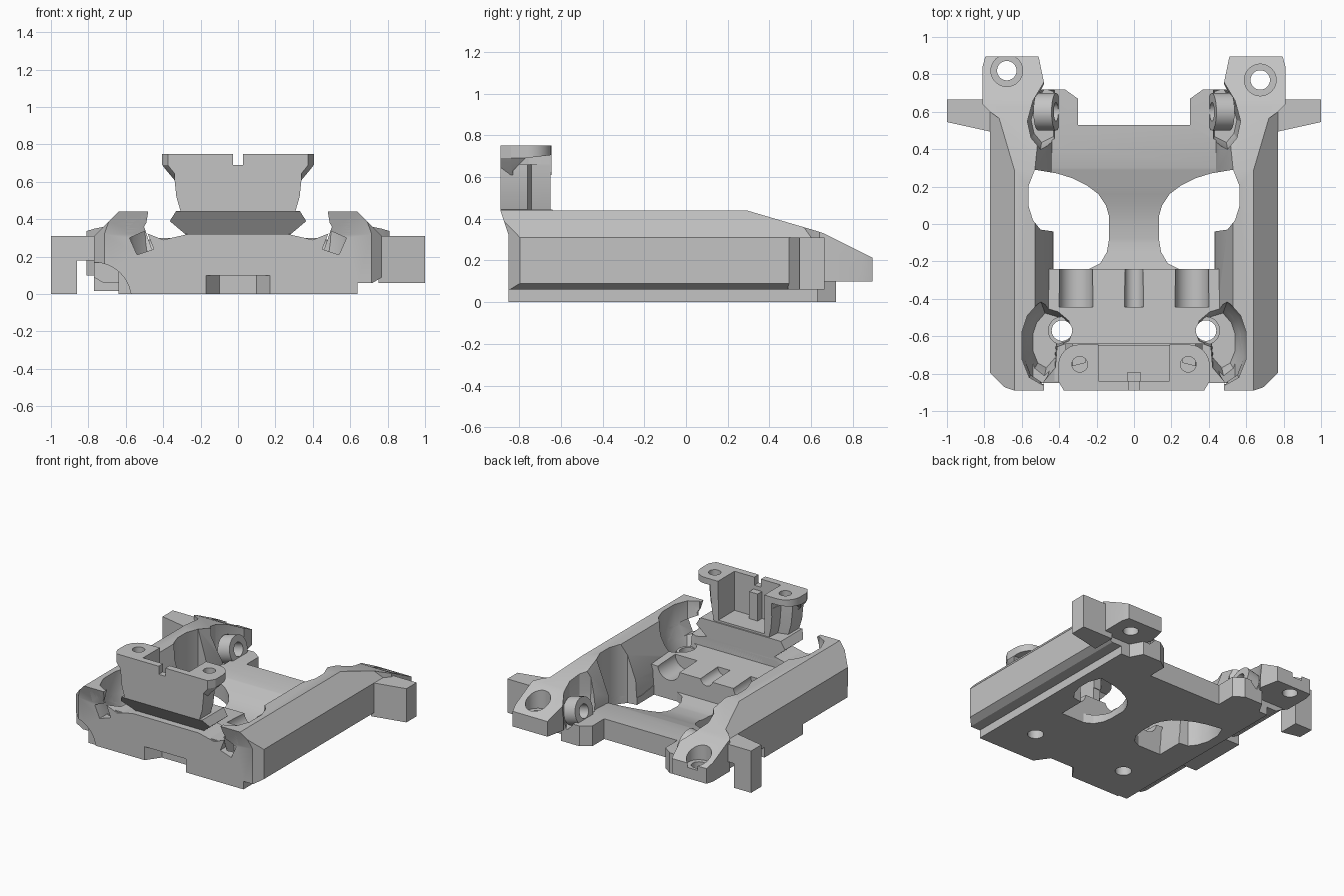
import bpy, bmesh, math
from mathutils import Vector, Matrix

old = bpy.data.objects.get("Cube")
if old:
    bpy.data.objects.remove(old)

grey = bpy.data.materials.new("plain_grey")
grey.use_nodes = True
grey.diffuse_color = (0.55, 0.55, 0.55, 1)
grey.node_tree.nodes["Principled BSDF"].inputs["Base Color"].default_value = (0.55, 0.55, 0.55, 1)


def finish(name, bm):
    bmesh.ops.recalc_face_normals(bm, faces=bm.faces)
    me = bpy.data.meshes.new(name)
    bm.to_mesh(me)
    bm.free()
    me.materials.append(grey)
    ob = bpy.data.objects.new(name, me)
    bpy.context.scene.collection.objects.link(ob)
    return ob


def loft(name, rings):
    bm = bmesh.new()
    loops = [[bm.verts.new(p) for p in r] for r in rings]
    n = len(loops[0])
    for lo, hi in zip(loops, loops[1:]):
        for i in range(n):
            bm.faces.new((lo[i], lo[(i + 1) % n], hi[(i + 1) % n], hi[i]))
    bm.faces.new(loops[0])
    bm.faces.new(loops[-1])
    return finish(name, bm)


def prism(name, pts, axis, a, b):
    place = {"x": lambda u, v, w: (w, u, v), "y": lambda u, v, w: (u, w, v),
             "z": lambda u, v, w: (u, v, w)}[axis]
    return loft(name, [[place(u, v, w) for u, v in pts] for w in (a, b)])


def box(name, x0, x1, y0, y1, z0, z1):
    return prism(name, [(x0, y0), (x1, y0), (x1, y1), (x0, y1)], "z", z0, z1)


def rod(name, centre, direction, r, length, sides=32):
    bm = bmesh.new()
    turn = Vector(direction).to_track_quat("Z", "Y").to_matrix().to_4x4()
    bmesh.ops.create_cone(bm, cap_ends=True, segments=sides, radius1=r, radius2=r,
                          depth=length, matrix=Matrix.Translation(centre) @ turn)
    return finish(name, bm)


def cut(ob, cutters):
    for c in cutters:
        m = ob.modifiers.new("cut", "BOOLEAN")
        m.operation, m.solver, m.object = "DIFFERENCE", "EXACT", c
    dg = bpy.context.evaluated_depsgraph_get()
    me = bpy.data.meshes.new_from_object(ob.evaluated_get(dg))
    ob.modifiers.clear()
    ob.data = me


def side(pts, s):
    return [(s * u, v) for u, v in pts]


def both(pts):
    return pts + [(-u, v) for u, v in reversed(pts)]


def bowl(pts, s, centre, levels):
    # hollow whose outline shrinks towards its centre at the given heights
    cx, cy = centre
    return loft("cutter", [[(s * (cx + (u - cx) * k), cy + (v - cy) * k, z) for u, v in pts]
                           for k, z in levels])


# Shared cutters: sloping rear top, leaning front face, corner pockets, openings
rear_slope = prism("cutter", [(0.29, 0.44), (0.63, 0.34), (0.66, 0.33), (0.92, 0.2),
                              (0.92, 0.7), (0.29, 0.7)], "x", -1.2, 1.2)
front_lean = prism("cutter", [(-1, -0.1), (-0.85, -0.1), (-0.85, 0.32), (-0.89, 0.44),
                              (-1, 0.44)], "x", -1.2, 1.2)
front_notch = prism("cutter", [(-0.17, -0.95), (0.17, -0.95), (0.17, -0.85), (0.1, -0.75),
                               (-0.1, -0.75), (-0.17, -0.85)], "z", -0.1, 0.1)
helpers = [rear_slope, front_lean, front_notch]
opening = [(0.133, -0.08), (0.145, -0.15), (0.18, -0.21), (0.24, -0.24), (0.43, -0.24),
           (0.43, -0.04), (0.5, -0.03), (0.54, 0.02), (0.565, 0.1), (0.565, 0.2), (0.53, 0.29),
           (0.41, 0.27), (0.33, 0.245), (0.25, 0.205), (0.19, 0.16), (0.15, 0.1), (0.133, 0.04)]
pocket = [(0.42, -0.78), (0.49, -0.86), (0.56, -0.82), (0.6, -0.72), (0.6, -0.58),
          (0.57, -0.49), (0.5, -0.41), (0.4, -0.44), (0.33, -0.5), (0.31, -0.57),
          (0.33, -0.63), (0.41, -0.66)]
well = [(0.42, 0.44), (0.5, 0.4), (0.55, 0.46), (0.57, 0.55), (0.54, 0.66),
        (0.48, 0.76), (0.42, 0.74)]
diamond = [(0.45, 0.24), (0.54, 0.21), (0.58, 0.3), (0.49, 0.34)]
side_cuts = {}
for s in (1, -1):
    side_cuts[s] = [
        prism("cutter", side(opening, s), "z", -0.1, 0.6),
        bowl(pocket, s, (0.43, -0.6), ((0.65, 0.13), (0.75, 0.2), (0.92, 0.28), (1, 0.4), (1, 0.6))),
        bowl(well, s, (0.47, 0.58), ((0.8, 0.1), (0.95, 0.18), (1, 0.25), (1, 0.6))),
        prism("cutter", side(diamond, s), "y", -1, -0.6),
        rod("cutter", (s * 0.385, -0.57, 0.1), (0, 0, 1), 0.055, 0.6)]
    helpers += side_cuts[s]

# Floor plate with a rear bar, a dipped middle and a raised front block
outline = both([(0.64, -0.84), (0.64, 0.5), (0.52, 0.72), (0.37, 0.72), (0.3, 0.67), (0.3, 0.53)])
floor = prism("floor_plate", outline, "z", 0, 0.3)
dip = prism("cutter", [(-0.64, 0.24), (-0.24, 0.22), (-0.24, 0.07), (-0.1, 0.05), (0, 0.055),
                       (0.1, 0.075), (0.2, 0.11), (0.3, 0.14), (0.53, 0.15), (0.9, 0.15),
                       (0.9, 0.6), (-0.64, 0.6)], "x", -0.8, 0.8)
grooves = [rod("cutter", (x, -0.34, 0.23), (0, 1, 0), r, 0.21)
           for x, r in ((0.31, 0.09), (-0.31, 0.09), (0, 0.05))]
helpers += [dip] + grooves
cut(floor, [dip, front_notch] + grooves + side_cuts[1] + side_cuts[-1])

# Front wall
wall = prism("front_wall", both([(0.5, 0), (0.5, 0.33), (0.4, 0.29), (0.27, 0.32)]),
             "y", -0.85, -0.64)
cut(wall, [front_notch] + side_cuts[1] + side_cuts[-1])

for s, word in ((1, "left"), (-1, "right")):
    # Side rail with a bevelled lower edge, and the nose at its front end
    section = [(0.64, 0), (0.64, 0.06), (0.72, 0.06), (0.77, 0.09), (0.77, 0.31), (0.64, 0.44),
               (0.53, 0.44), (0.44, 0.18), (0.43, 0)]
    rail = prism(word + "_rail", side(section, s), "y", -0.89, 0.63)
    corner = prism("cutter", side([(0.9, -0.67), (0.9, -1), (0.56, -1)], s), "z", -0.1, 0.6)
    arch = rod("cutter", (s * 0.77, -0.85, -0.03), (0, 1, 0), 0.2, 0.12)
    helpers += [corner, arch]
    cuts = [rear_slope, front_lean, corner] + side_cuts[s]
    cut(rail, cuts + ([arch] if s < 0 else []))
    nose = prism(word + "_rail_nose", side([(0.6, 0.3), (0.6, 0.44), (0.48, 0.44), (0.49, 0.38),
                                            (0.54, 0.3)], s), "y", -0.89, -0.78)
    cut(nose, [front_lean] + side_cuts[s])

    # Rear mounting pad with a counterbored screw hole
    plan = [(0.56, 0.45), (0.77, 0.6), (0.81, 0.64), (0.81, 0.84), (0.795, 0.895), (0.51, 0.895),
            (0.48, 0.75), (0.55, 0.62)]
    pad = prism(word + "_rear_pad", side(plan, s), "z", 0.1, 0.5)
    hole = (0.675, 0.77) if s > 0 else (-0.68, 0.82)
    bores = [rod("cutter", (*hole, 0.1), (0, 0, 1), 0.052, 0.8),
             rod("cutter", (*hole, 0.48), (0, 0, 1), 0.085, 0.6)]
    helpers += bores
    cut(pad, [rear_slope, side_cuts[s][2]] + bores)

    # Side tab
    tab = prism(word + "_side_tab", side([(0.75, 0.49), (1, 0.545), (1, 0.665), (0.75, 0.665)], s),
                "z", 0.06 if s > 0 else 0, 0.31)
    if s < 0:
        gap = box("cutter", -0.86, -0.7, 0.4, 0.8, -0.1, 0.18)
        helpers.append(gap)
        cut(tab, [gap])
        # Foot under the middle of this rail only
        box("right_rail_foot", -0.77, -0.63, -0.27, 0.18, 0.015, 0.1)

    # Screw boss in the front pocket and round cup in the rear well
    for name, centre, axis, r, inner, length in (
            ("screw_boss", (s * 0.385, -0.57, 0.11), (0, 0, 1), 0.075, 0.055, 0.2),
            ("rear_cup", (s * 0.465, 0.6, 0.19), (s, 0, -0.25), 0.1, 0.05, 0.1)):
        ring = rod(word + "_" + name, centre, axis, r, length)
        bore = rod("cutter", centre, axis, inner, 0.6)
        helpers.append(bore)
        cut(ring, [bore])

# Flared neck that carries the front bracket, undercut at the front
neck = prism("bracket_neck", both([(0.27, 0.31), (0.365, 0.39), (0.33, 0.445)]), "y", -0.89, -0.64)
undercut = prism("cutter", [(-1, 0.2), (-0.8, 0.2), (-0.8, 0.32), (-0.89, 0.44), (-1, 0.44)],
                 "x", -0.5, 0.5)
cut(neck, [undercut])

# Bracket body and the rounded flange above it
pocket_cut = box("cutter", -0.19, 0.19, -0.84, -0.5, 0.46, 0.9)
slot = box("cutter", -0.027, 0.027, -1, -0.8, 0.69, 0.9)
ear_holes = [rod("cutter", (x, -0.75, 0.7), (0, 0, 1), 0.042, 0.3) for x in (0.29, -0.29)]
ear_relief = [prism("cutter", [(-0.83, 0.59), (-0.83, 0.63), (-0.77, 0.69), (-0.6, 0.71),
                               (-0.6, 0.59)], "x", s * 0.25, s * 0.5) for s in (1, -1)]
helpers += [undercut, pocket_cut, slot] + ear_holes + ear_relief
body_plan = both([(0.34, -0.89), (0.34, -0.76), (0.26, -0.74), (0.25, -0.65)])
body = loft("bracket_body", [[(x * k, y, z) for x, y in body_plan]
                             for k, z in ((0.9, 0.44), (0.97, 0.52), (1, 0.62), (1, 0.66))])
cut(body, [pocket_cut])


def flange_ring(reach, z):
    arc = [(reach - 0.11 + 0.11 * math.cos(t), -0.76 + 0.115 * math.sin(t))
           for t in (math.pi * i / 16 for i in range(9))]
    return [(x, y, z) for x, y in both([(reach - 0.03, -0.89), (reach, -0.84)] + arc)]


flange = loft("bracket_flange", [flange_ring(r, z) for r, z in
                                 ((0.34, 0.61), (0.39, 0.67), (0.405, 0.69), (0.405, 0.75))])
cut(flange, [pocket_cut, slot] + ear_holes + ear_relief)
box("bracket_rib", -0.035, 0.035, -0.85, -0.79, 0.44, 0.66)

for h in helpers:
    bpy.data.objects.remove(h)

# Smooth the curved walls, keep the edges sharp
for ob in bpy.context.scene.objects:
    ob.select_set(ob.type == "MESH")
bpy.context.view_layer.objects.active = flange
bpy.ops.object.shade_smooth_by_angle(angle=math.radians(25))
